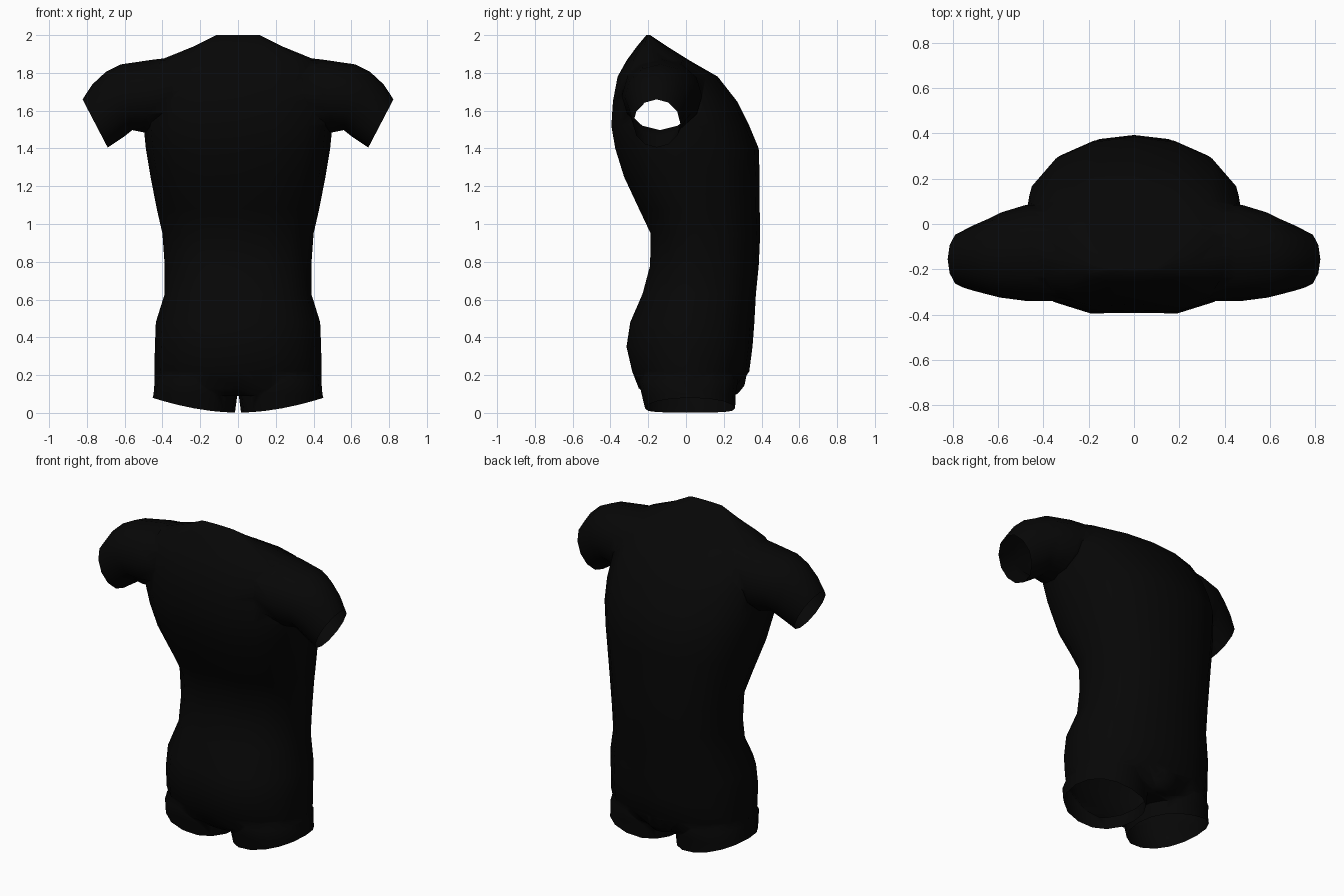
import bpy, bmesh, math

if "Cube" in bpy.data.objects:
    bpy.data.objects.remove(bpy.data.objects["Cube"], do_unlink=True)


def make_material(name, value):
    mat = bpy.data.materials.new(name)
    mat.use_nodes = True
    color = (value, value, value, 1)
    mat.diffuse_color = color
    mat.node_tree.nodes["Principled BSDF"].inputs["Base Color"].default_value = color
    return mat


black = make_material("black", 0.002)
opening = make_material("opening", 0.5)  # temporary tag for faces to cut away


def power(v, e):
    return math.copysign(abs(v) ** e, v)


def loft(name, rings, open_end=False):
    """Closed tube through rings of points; the last cap may be tagged open."""
    bm = bmesh.new()
    loops = [[bm.verts.new(p) for p in ring] for ring in rings]
    n = len(loops[0])
    for a, b in zip(loops, loops[1:]):
        for i in range(n):
            j = (i + 1) % n
            bm.faces.new((a[i], a[j], b[j], b[i]))
    for loop in (loops[0], loops[-1]):
        mid = bm.verts.new([sum(v.co[k] for v in loop) / n for k in range(3)])
        for i in range(n):
            f = bm.faces.new((loop[i], loop[(i + 1) % n], mid))
            f.material_index = int(open_end and loop is loops[-1])
    bmesh.ops.recalc_face_normals(bm, faces=bm.faces[:])
    mesh = bpy.data.meshes.new(name)
    bm.to_mesh(mesh)
    bm.free()
    mesh.materials.append(black)
    mesh.materials.append(opening)
    obj = bpy.data.objects.new(name, mesh)
    bpy.context.collection.objects.link(obj)
    return obj


def body_ring(z, half, back, mid, front):
    ring = []
    front_round = 0.8 if z < 0.6 else 0.7
    back_round = 0.88 if z < 1.2 else 0.68
    for i in range(16):
        t = math.tau * i / 16
        c = math.cos(t)
        if c > 0:
            y = mid + power(c, front_round) * (front - mid)
        else:
            y = mid + power(c, back_round) * (mid - back)
        if i == 8 and 0.2 < z < 1.8:
            y += 0.02  # spine groove
        ring.append((half * math.sin(t), y, z))
    return ring


# Torso: height, half width, y at the -y side, y at the widest point, y at the +y side
body = loft("torso", [body_ring(*r) for r in (
    (0.09, 0.38, -0.20, 0.02, 0.22), (0.13, 0.437, -0.25, 0.02, 0.275),
    (0.22, 0.443, -0.305, 0.01, 0.335), (0.35, 0.44, -0.335, 0.01, 0.352),
    (0.48, 0.435, -0.315, 0.02, 0.362), (0.63, 0.388, -0.25, 0.05, 0.37),
    (0.78, 0.388, -0.208, 0.06, 0.385), (0.95, 0.40, -0.205, 0.06, 0.393),
    (1.08, 0.43, -0.268, 0.02, 0.39), (1.25, 0.463, -0.345, -0.02, 0.39),
    (1.40, 0.488, -0.392, -0.06, 0.385), (1.52, 0.50, -0.412, -0.09, 0.335),
    (1.65, 0.49, -0.402, -0.11, 0.27), (1.78, 0.47, -0.375, -0.13, 0.168),
    (1.865, 0.42, -0.315, -0.15, 0.02), (1.94, 0.235, -0.26, -0.18, -0.10),
    (2.0, 0.115, -0.21, -0.20, -0.19))])


def sleeve_ring(side, tx, tz, bx, bz, y0, y1):
    ring = []
    for i in range(12):
        t = math.tau * i / 12
        k = 0.5 + 0.5 * math.cos(t)
        y = (y0 + y1) / 2 + (y1 - y0) / 2 * math.sin(t)
        ring.append((side * (bx + (tx - bx) * k), y, bz + (tz - bz) * k))
    return ring


def thigh_ring(side, x0, x1, y0, y1, z=None):
    ring = []
    for i in range(16):
        t = math.tau * i / 16
        x = (x0 + x1) / 2 + (x1 - x0) / 2 * power(math.cos(t), 0.9)
        y = (y0 + y1) / 2 + (y1 - y0) / 2 * power(math.sin(t), 0.9)
        hem = 0.002 + 0.078 * ((x - x0) / (x1 - x0)) ** 1.8
        ring.append((side * x, y, hem if z is None else z))
    return ring


parts = []
for side, label in ((1, "left"), (-1, "right")):
    # Short sleeve: top x, z; underside x, z; y range
    parts.append(loft(label + "_sleeve", [sleeve_ring(side, *r) for r in (
        (0.20, 1.87, 0.22, 1.54, -0.30, 0.05),
        (0.32, 1.885, 0.38, 1.50, -0.34, 0.08),
        (0.45, 1.87, 0.50, 1.485, -0.34, 0.085),
        (0.62, 1.845, 0.56, 1.497, -0.325, 0.05),
        (0.70, 1.805, 0.60, 1.465, -0.31, 0.02),
        (0.77, 1.74, 0.645, 1.435, -0.295, -0.005),
        (0.823, 1.66, 0.69, 1.405, -0.28, -0.03))], True))
    # Thigh stump with a slanted open hem
    parts.append(loft(label + "_thigh", [
        thigh_ring(side, 0.06, 0.36, -0.20, 0.22, 0.32),
        thigh_ring(side, 0.006, 0.441, -0.25, 0.275, 0.17),
        thigh_ring(side, 0.003, 0.447, -0.235, 0.263, 0.10),
        thigh_ring(side, 0.016, 0.452, -0.217, 0.26)], True))

# Rounded front of the crotch
parts.append(loft("crotch", [
    [(0.13 * math.sin(a) * math.cos(t), 0.235 + 0.09 * math.sin(a) * math.sin(t),
      0.20 + 0.11 * math.cos(a)) for t in [math.tau * i / 10 for i in range(10)]]
    for a in [math.pi * k / 6 for k in (0.5, 1, 2, 3, 4, 5, 5.5)]]))

# Merge everything into one skin
for part in parts:
    mod = body.modifiers.new("join_" + part.name, "BOOLEAN")
    mod.operation = "UNION"
    mod.solver = "EXACT"
    mod.object = part
bpy.context.view_layer.update()
skin = bpy.data.meshes.new_from_object(
    body.evaluated_get(bpy.context.evaluated_depsgraph_get()))
body.modifiers.clear()
body.data = skin
for part in parts:
    bpy.data.objects.remove(part, do_unlink=True)

# Cut the sleeve and leg openings
bm = bmesh.new()
bm.from_mesh(skin)
bmesh.ops.delete(bm, geom=[f for f in bm.faces if f.material_index == 1], context="FACES")
bmesh.ops.remove_doubles(bm, verts=bm.verts[:], dist=0.004)
bm.to_mesh(skin)
bm.free()
skin.materials.clear()
skin.materials.append(black)
bpy.data.materials.remove(opening)

bpy.ops.object.select_all(action="DESELECT")
body.select_set(True)
bpy.context.view_layer.objects.active = body
bpy.ops.object.shade_smooth_by_angle(angle=math.radians(60))
